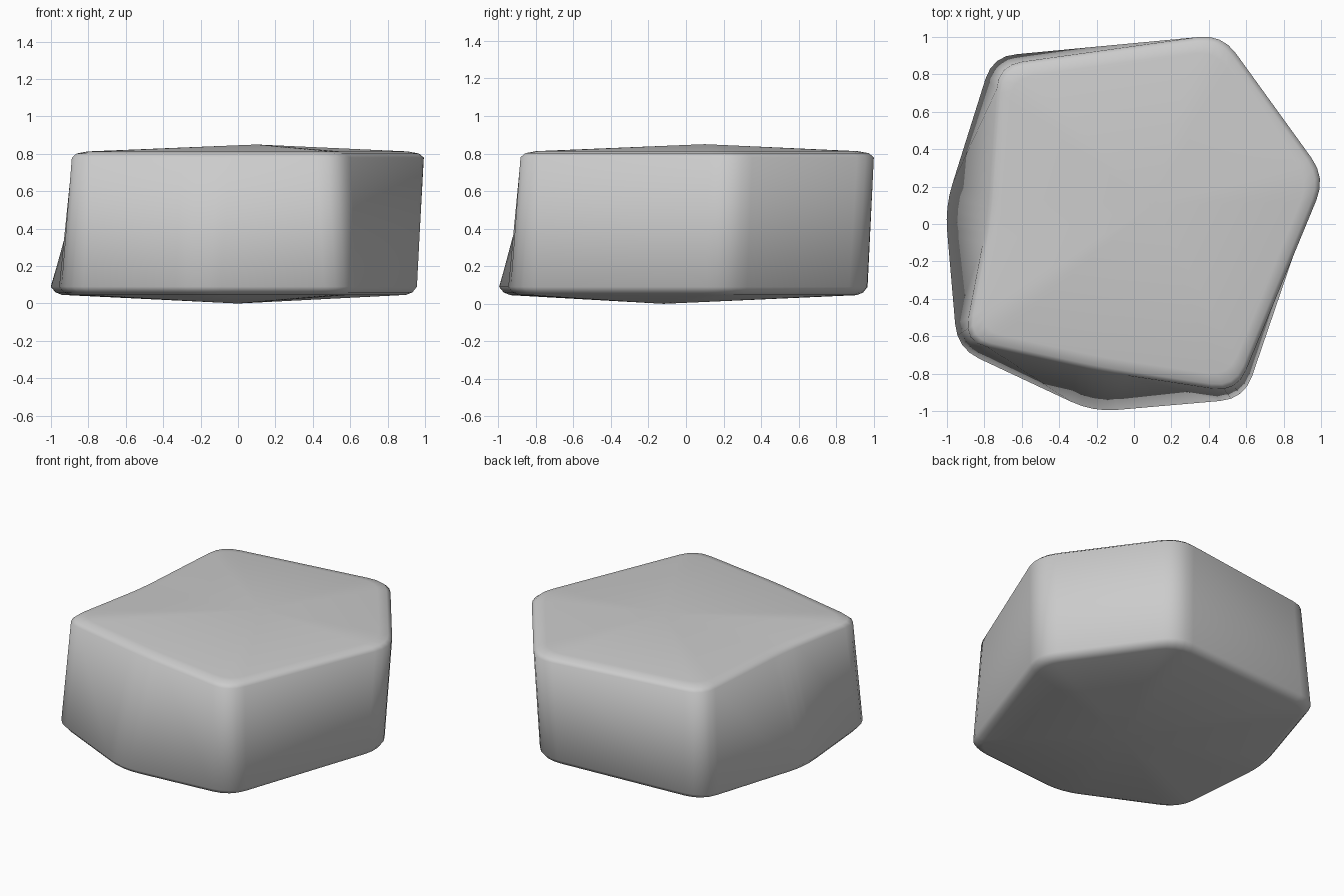
import bpy, bmesh
from mathutils import Vector

if "Cube" in bpy.data.objects:
    bpy.data.objects.remove(bpy.data.objects["Cube"])

# Sharp plan corners of the stone's lower and upper rims (same order, clockwise from back left)
LOWER = [(-.755, .90), (.45, .975), (.985, .22), (.59, -.935), (-.219, -1.005), (-.945, -.665), (-1.01, .09)]
UPPER = [(-.725, .85), (.469, 1.017), (1.025, .248), (.55, -.90), (-.17, -.79), (-.91, -.63), (-.785, .02)]


def rounded(corners, reach=.13, steps=4):
    """Round every corner of a polygon with a short curve."""
    pts = [Vector(c) for c in corners]
    out = []
    for i, c in enumerate(pts):
        a = c + (pts[i - 1] - c).normalized() * reach
        b = c + (pts[(i + 1) % len(pts)] - c).normalized() * reach
        for k in range(steps + 1):
            t = k / steps
            out.append(a * (1 - t) ** 2 + c * 2 * t * (1 - t) + b * t ** 2)
    return out


def ring(bm, outline, scale, z, centre):
    c = Vector(centre)
    return [bm.verts.new((*(c + (p - c) * scale), z)) for p in outline]


bm = bmesh.new()
low, up = rounded(LOWER), rounded(UPPER)

# Rings from the bottom bevel, up the walls, to the top bevel
rings = [ring(bm, low, s, z, (0, 0)) for s, z in ((.94, .046), (.975, .06), (1, .09))]
rings += [ring(bm, up, s, z, (.04, .04)) for s, z in ((1, .78), (.972, .802), (.91, .813))]
n = len(low)
for r, q in zip(rings, rings[1:]):
    for i in range(n):
        j = (i + 1) % n
        bm.faces.new((r[i], r[j], q[j], q[i]))

# Shallow peaked caps
for r, peak in ((rings[0], (0, -.12, 0)), (rings[-1], (.1, .1, .85))):
    tip = bm.verts.new(peak)
    for i in range(n):
        bm.faces.new((r[i], r[(i + 1) % n], tip))

bmesh.ops.recalc_face_normals(bm, faces=bm.faces[:])
mesh = bpy.data.meshes.new("stone")
bm.to_mesh(mesh)
bm.free()
stone = bpy.data.objects.new("stone", mesh)
bpy.context.collection.objects.link(stone)

# Soft, worn shading
for p in mesh.polygons:
    p.use_smooth = True
